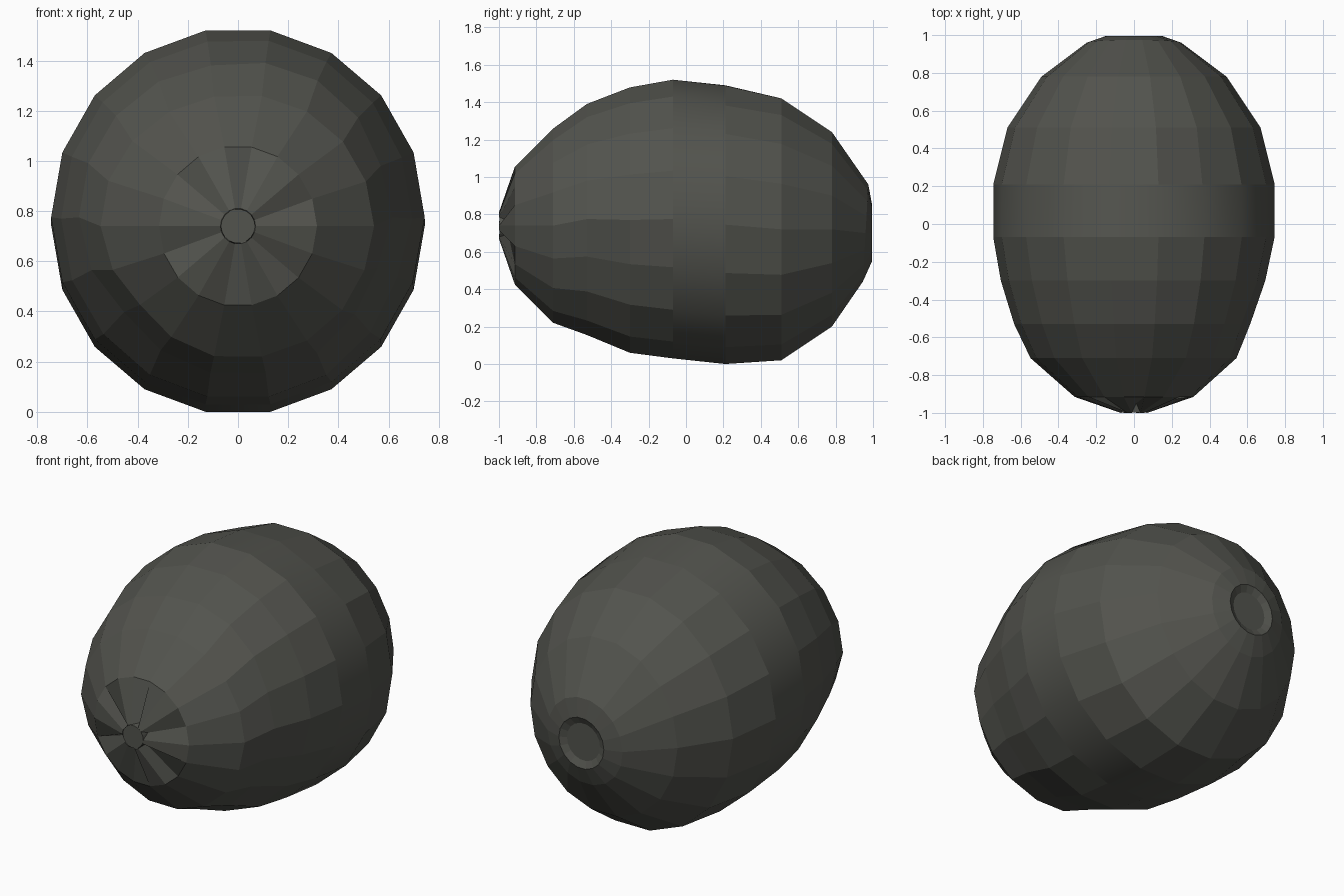
import bpy, bmesh, math
from mathutils import Vector

if "Cube" in bpy.data.objects:
    bpy.data.objects.remove(bpy.data.objects["Cube"])

SIDES = 18
# rings along the body: y, half width, centre z, half height, tilt in y
RINGS = [(-1.0, .07, .73, .07, 0), (-.915, .315, .73, .315, 0),
         (-.71, .55, .73, .52, 0), (-.53, .635, .765, .62, 0),
         (-.30, .705, .76, .71, 0), (-.07, .745, .765, .745, 0),
         (.21, .745, .735, .745, 0), (.51, .67, .71, .70, 0),
         (.78, .49, .71, .52, 0), (.96, .25, .69, .26, .015),
         (.995, .15, .69, .15, 0), (.975, .11, .69, .11, 0)]
# dents: centre, reach, depth
DENTS = [((.58, -.45, .50), .24, .05), ((-.46, -.62, .36), .22, .05),
         ((.60, -.50, 1.0), .20, .03), ((.36, .30, 1.36), .16, .03),
         ((-.1, -.5, 1.38), .2, .015)]

skin = bpy.data.materials.new("dark_grey_green")
skin.diffuse_color = (.085, .087, .075, 1)
skin.use_nodes = True
skin.node_tree.nodes["Principled BSDF"].inputs["Base Color"].default_value = skin.diffuse_color

bm = bmesh.new()
rows = []
for i, (y, rx, cz, rz, tilt) in enumerate(RINGS):
    row = []
    for k in range(SIDES):
        a = math.tau * k / SIDES
        p = Vector((rx * math.cos(a), y + tilt * math.sin(a),
                    cz + rz * math.sin(a) / math.cos(math.pi / SIDES)))
        if 0 < i < 9:
            inward = Vector((-math.cos(a), 0, -math.sin(a)))
            for c, reach, depth in DENTS:
                d = (p - Vector(c)).length / reach
                p += inward * depth * math.exp(-d * d)
        # six narrow star grooves at the front tip
        if i == 0 and k % 3 == 1:
            p.y += .05
        row.append(bm.verts.new(p))
    rows.append(row)

# skin between rings, the widest band is smooth
for i in range(len(rows) - 1):
    for k in range(SIDES):
        n = (k + 1) % SIDES
        f = bm.faces.new((rows[i][k], rows[i][n], rows[i + 1][n], rows[i + 1][k]))
        f.smooth = (i == 5)
bm.faces.new(rows[-1])

# small round tip button closing the front
tip = [bm.verts.new((.068 * math.cos(math.tau * k / SIDES), -.998,
                     .73 + .068 * math.sin(math.tau * k / SIDES))) for k in range(SIDES)]
bm.faces.new(tip)
for k in range(SIDES):
    n = (k + 1) % SIDES
    bm.faces.new((tip[k], tip[n], rows[0][n], rows[0][k]))
bmesh.ops.recalc_face_normals(bm, faces=bm.faces)

# rest on the ground
low = min(v.co.z for v in bm.verts)
bmesh.ops.translate(bm, verts=bm.verts, vec=(0, 0, -low))

me = bpy.data.meshes.new("fruit_body")
bm.to_mesh(me)
bm.free()
me.materials.append(skin)
body = bpy.data.objects.new("fruit_body", me)
bpy.context.collection.objects.link(body)
